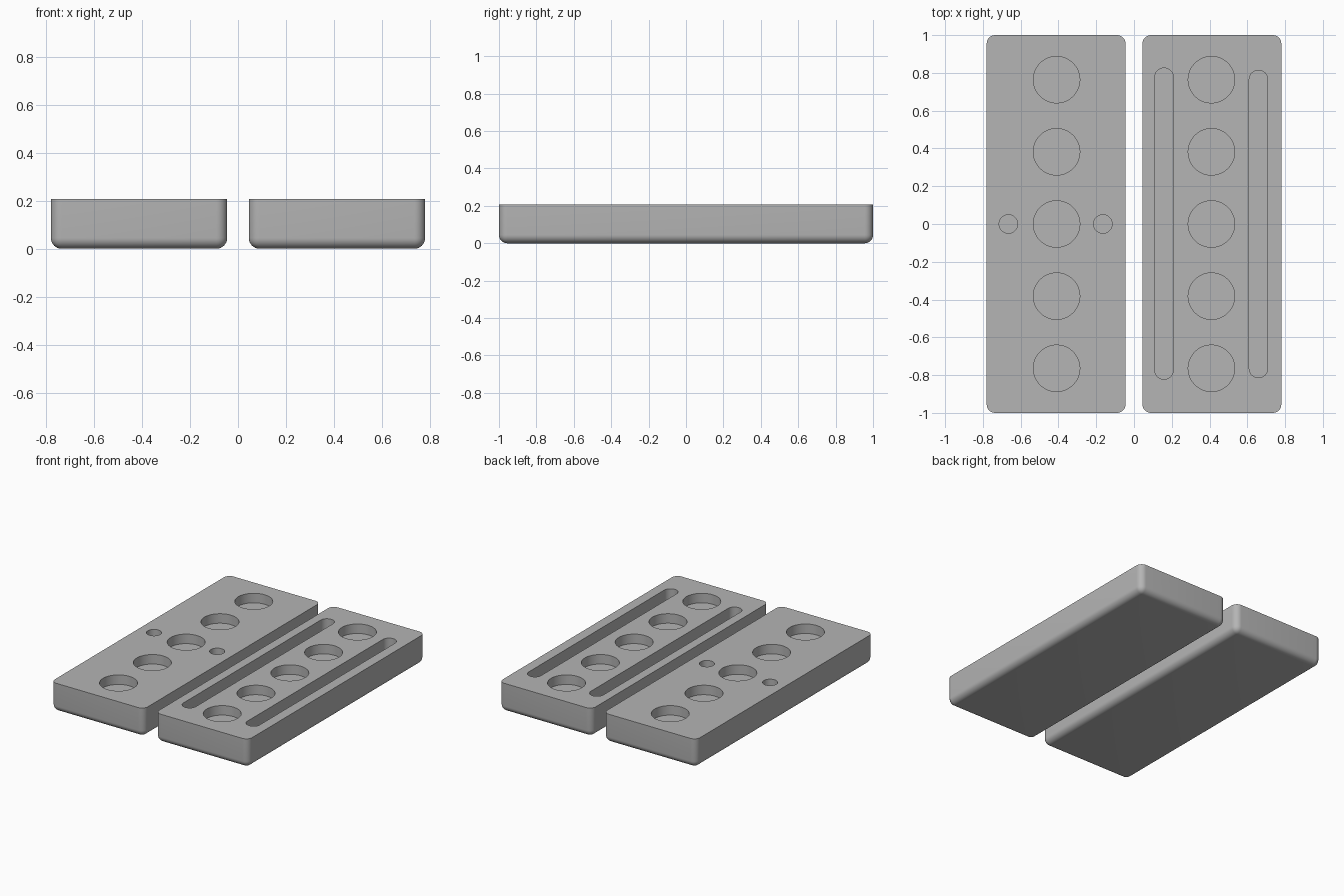
import bpy, bmesh, math

if "Cube" in bpy.data.objects:
    bpy.data.objects.remove(bpy.data.objects["Cube"])

TOP, RADIUS = 0.207, 0.045
X_IN, X_OUT = 0.045, 0.78
BIG_R, BIG_DEPTH, BIG_STEP = 0.123, 0.068, 0.382
SMALL_R, SLOT_DEPTH = 0.049, 0.1

grey = bpy.data.materials.new("mid grey")
grey.diffuse_color = (0.46, 0.46, 0.46, 1)
grey.use_nodes = True
grey.node_tree.nodes["Principled BSDF"].inputs["Base Color"].default_value = grey.diffuse_color


def make_object(name, bm):
    mesh = bpy.data.meshes.new(name)
    bm.to_mesh(mesh)
    bm.free()
    mesh.materials.append(grey)
    obj = bpy.data.objects.new(name, mesh)
    bpy.context.collection.objects.link(obj)
    return obj


def add_pocket(bm, x, y, r, depth, half_len=0.0, n=48):
    """Upright round or slot-shaped prism reaching from above the top down by depth."""
    pts = []
    for i in range(n):
        a = 2 * math.pi * (i + 0.5) / n
        shift = half_len if math.sin(a) > 0 else -half_len
        pts.append((x + r * math.cos(a), y + shift + r * math.sin(a)))
    low = [bm.verts.new((px, py, TOP - depth)) for px, py in pts]
    high = [bm.verts.new((px, py, TOP + 0.1)) for px, py in pts]
    bm.faces.new(low[::-1])
    bm.faces.new(high)
    for i in range(n):
        j = (i + 1) % n
        bm.faces.new((low[i], low[j], high[j], high[i]))


def make_block(name, side, pockets):
    # Body: rounded upright corners and rounded bottom rim, sharp top
    bm = bmesh.new()
    bmesh.ops.create_cube(bm, size=1)
    for v in bm.verts:
        v.co.x = side * (X_IN + X_OUT) / 2 + v.co.x * (X_OUT - X_IN)
        v.co.y *= 2
        v.co.z = (v.co.z + 0.5) * TOP
    edges = [e for e in bm.edges if min(v.co.z for v in e.verts) < 0.01]
    bmesh.ops.bevel(bm, geom=edges, offset=RADIUS, segments=8, profile=0.5,
                    affect='EDGES', clamp_overlap=True)
    block = make_object(name, bm)

    # Pockets cut into the top
    cut = bmesh.new()
    for k in range(-2, 3):
        add_pocket(cut, side * 0.41, k * BIG_STEP, BIG_R, BIG_DEPTH, n=64)
    for p in pockets:
        add_pocket(cut, *p)
    cutter = make_object(name + "_cutter", cut)
    cutter.hide_render = True

    mod = block.modifiers.new("pockets", 'BOOLEAN')
    mod.operation = 'DIFFERENCE'
    mod.solver = 'EXACT'
    mod.object = cutter
    bpy.ops.object.select_all(action='DESELECT')
    block.select_set(True)
    bpy.context.view_layer.objects.active = block
    bpy.ops.object.modifier_apply(modifier=mod.name)
    bpy.data.objects.remove(cutter, do_unlink=True)
    bpy.ops.object.shade_smooth_by_angle(angle=math.radians(30))


# Left block has two pin holes, right block has two long slots
make_block("pin_block", -1, [(-0.665, 0, SMALL_R, SLOT_DEPTH),
                             (-0.165, 0, SMALL_R, SLOT_DEPTH)])
make_block("slot_block", 1, [(0.159, 0.002, SMALL_R, SLOT_DEPTH, 0.775),
                             (0.659, 0, SMALL_R, SLOT_DEPTH, 0.765)])
